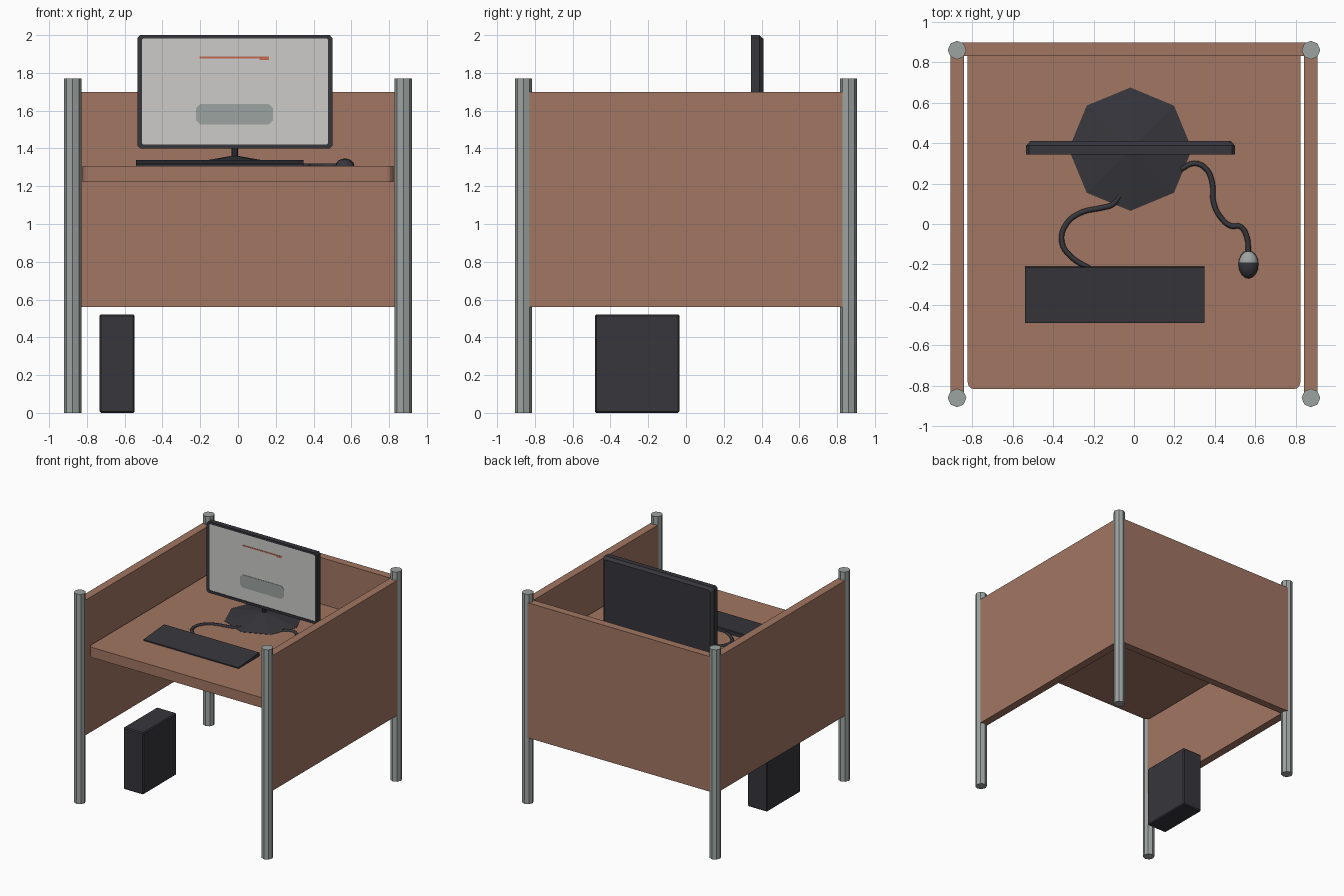
import bpy, bmesh, math
from mathutils import Vector

if "Cube" in bpy.data.objects:
    bpy.data.objects.remove(bpy.data.objects["Cube"])


def srgb(r, g, b):
    def f(c):
        c /= 255
        return c / 12.92 if c <= 0.04045 else ((c + 0.055) / 1.055) ** 2.4
    return (f(r), f(g), f(b), 1)


def material(name, *rgb):
    m = bpy.data.materials.new(name)
    m.diffuse_color = srgb(*rgb)
    m.use_nodes = True
    m.node_tree.nodes["Principled BSDF"].inputs["Base Color"].default_value = m.diffuse_color
    return m


BROWN = material("brown_board", 161, 118, 98)
STEEL = material("grey_green_metal", 156, 164, 161)
DARK = material("dark_plastic", 54, 54, 60)
SCREEN = material("light_screen", 204, 203, 200)
ORANGE = material("orange_mark", 192, 108, 82)


def finish(name, bm, *mats):
    bmesh.ops.recalc_face_normals(bm, faces=bm.faces)
    me = bpy.data.meshes.new(name)
    bm.to_mesh(me)
    bm.free()
    for m in mats:
        me.materials.append(m)
    ob = bpy.data.objects.new(name, me)
    bpy.context.collection.objects.link(ob)
    return ob


def loft(name, rings, *mats):
    """Skin a list of equal-length point rings and cap both ends."""
    bm = bmesh.new()
    vs = [[bm.verts.new(p) for p in r] for r in rings]
    n = len(rings[0])
    for a, b in zip(vs, vs[1:]):
        for i in range(n):
            bm.faces.new((a[i], a[(i + 1) % n], b[(i + 1) % n], b[i]))
    bm.faces.new(vs[0])
    bm.faces.new(vs[-1])
    bm.faces.ensure_lookup_table()
    if len(mats) > 1:
        bm.faces[-2].material_index = 1   # first cap gets the second colour
    return finish(name, bm, *mats)


def box(name, x0, x1, y0, y1, z0, z1, mat, bevel=0):
    rect = [(x0, y0), (x1, y0), (x1, y1), (x0, y1)]
    ob = loft(name, [[(x, y, z) for x, y in rect] for z in (z0, z1)], mat)
    if bevel:
        mod = ob.modifiers.new("bevel", 'BEVEL')
        mod.width = bevel
        mod.segments = 1
    return ob


def octagon(cx, cy, z, r):
    return [(cx + r * math.cos(i * math.pi / 4), cy + r * math.sin(i * math.pi / 4), z)
            for i in range(8)]


def chamfered(x0, x1, z0, z1, c, y):
    return [(x, y, z) for x, z in (
        (x0 + c, z0), (x1 - c, z0), (x1, z0 + c), (x1, z1 - c),
        (x1 - c, z1), (x0 + c, z1), (x0, z1 - c), (x0, z0 + c))]


def cable(name, pts, z, radius):
    cu = bpy.data.curves.new(name, 'CURVE')
    cu.dimensions = '3D'
    cu.bevel_depth = radius
    cu.bevel_resolution = 1
    cu.use_fill_caps = True
    cu.resolution_u = 4
    sp = cu.splines.new('BEZIER')
    sp.bezier_points.add(len(pts) - 1)
    for bp, (x, y) in zip(sp.bezier_points, pts):
        bp.co = (x, y, z)
        bp.handle_left_type = bp.handle_right_type = 'AUTO'
    cu.materials.append(DARK)
    ob = bpy.data.objects.new(name, cu)
    bpy.context.collection.objects.link(ob)


# Four corner posts
for sx, side in ((-1, "left"), (1, "right")):
    for sy, end in ((-1, "front"), (1, "back")):
        loft(f"{end}_{side}_post",
             [octagon(sx * 0.875, sy * 0.86, z, 0.046) for z in (0, 1.77)], STEEL)
    # Side partition
    xs = sorted((sx * 0.84, sx * 0.908))
    box(f"{side}_panel", *xs, -0.86, 0.86, 0.56, 1.70, BROWN)
box("back_panel", -0.87, 0.87, 0.832, 0.897, 0.56, 1.70, BROWN)

# Desk top with rounded front corners
R, HX, Y0 = 0.035, 0.823, -0.817
outline = [(HX, 0.84), (-HX, 0.84)]
for cx, a0 in ((-HX + R, math.pi), (HX - R, 1.5 * math.pi)):
    for k in range(4):
        a = a0 + k * math.pi / 6
        outline.append((cx + R * math.cos(a), Y0 + R + R * math.sin(a)))
loft("desk_top", [[(x, y, z) for x, y in outline] for z in (1.222, 1.308)], BROWN)

# Monitor: recessed screen, rim, sloped back edge
loft("monitor", [
    chamfered(-0.509, 0.477, 1.421, 1.982, 0.008, 0.349),
    chamfered(-0.509, 0.477, 1.421, 1.982, 0.008, 0.344),
    chamfered(-0.533, 0.499, 1.40, 2.0, 0.014, 0.344),
    chamfered(-0.533, 0.499, 1.40, 2.0, 0.014, 0.388),
    chamfered(-0.513, 0.479, 1.42, 1.98, 0.014, 0.41)], DARK, SCREEN)
# Flat marks on the screen
loft("screen_button", [chamfered(-0.222, 0.185, 1.527, 1.636, 0.022, y)
                       for y in (0.346, 0.350)], STEEL)
box("screen_line", -0.203, 0.163, 0.346, 0.350, 1.877, 1.887, ORANGE)
box("screen_mark", 0.113, 0.163, 0.346, 0.350, 1.869, 1.878, ORANGE)

# Monitor stand
loft("stand_base", [octagon(-0.018, 0.37, z, r) for z, r in
                    ((1.305, 0.305), (1.31, 0.305), (1.36, 0.02))], DARK)
loft("stand_neck", [octagon(-0.018, 0.375, z, 0.017) for z in (1.34, 1.43)], DARK)

# Wedge keyboard
profile = [(-0.49, 1.306), (-0.49, 1.317), (-0.215, 1.340), (-0.21, 1.336), (-0.21, 1.306)]
loft("keyboard", [[(x, y, z) for y, z in profile] for x in (-0.54, 0.348)], DARK)

# Cables
cable("keyboard_cable", [(-0.22, -0.22), (-0.31, -0.163), (-0.357, -0.09), (-0.335, 0.0),
                         (-0.26, 0.057), (-0.16, 0.08), (-0.105, 0.097), (-0.07, 0.14)],
      1.31, 0.013)
cable("mouse_cable", [(0.23, 0.27), (0.30, 0.30), (0.357, 0.272), (0.388, 0.198),
                      (0.393, 0.109), (0.427, 0.035), (0.48, -0.01), (0.525, -0.012),
                      (0.557, -0.06), (0.566, -0.14)], 1.31, 0.013)

# Mouse: squashed dome, buttons toward the cable
bm = bmesh.new()
bmesh.ops.create_uvsphere(bm, u_segments=16, v_segments=8, radius=1)
bmesh.ops.bisect_plane(bm, geom=bm.verts[:] + bm.edges[:] + bm.faces[:],
                       plane_co=(0, 0, 0), plane_no=(0, 0, -1), clear_outer=True)
bmesh.ops.bisect_plane(bm, geom=bm.verts[:] + bm.edges[:] + bm.faces[:],
                       plane_co=(0, 0.12, 0), plane_no=(0, 1, 0))
for f in bm.faces:
    c = f.calc_center_median()
    f.smooth = True
    f.material_index = 1 if c.y > 0.12 and c.z > 0.3 else 0
for v in bm.verts:
    v.co = Vector((0.566 + v.co.x * 0.05, -0.2 + v.co.y * 0.07, 1.307 + v.co.z * 0.04))
finish("mouse", bm, DARK, STEEL)

# Computer tower under the desk
box("computer_tower", -0.733, -0.547, -0.483, -0.035, 0, 0.522, DARK, 0.008)
